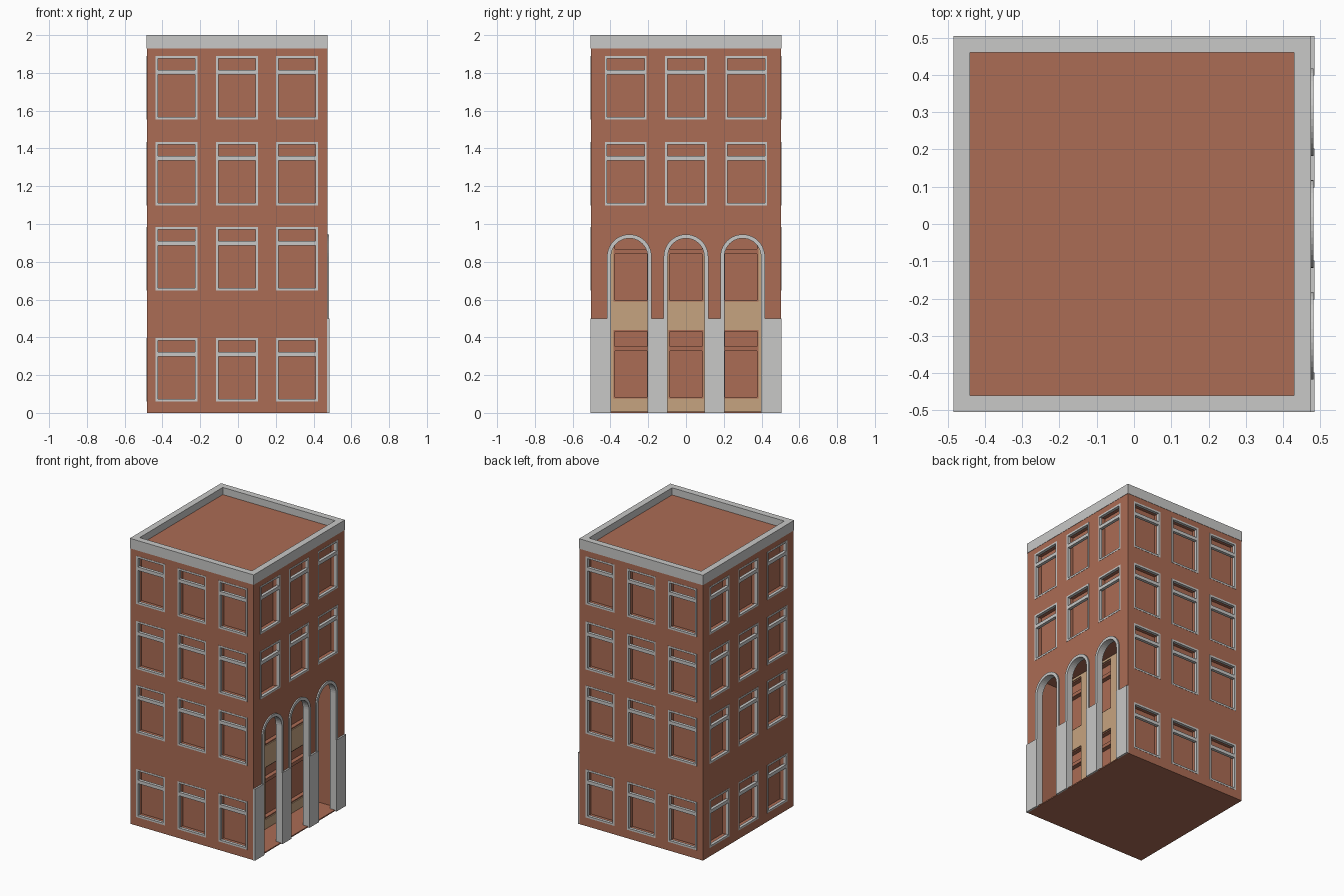
import bpy, bmesh, math

if "Cube" in bpy.data.objects:
    bpy.data.objects.remove(bpy.data.objects["Cube"])


def material(name, rgb):
    m = bpy.data.materials.new(name)
    m.diffuse_color = (*rgb, 1)
    m.use_nodes = True
    m.node_tree.nodes["Principled BSDF"].inputs["Base Color"].default_value = m.diffuse_color
    return m


BRICK = material("brick", (0.407, 0.15, 0.089))
STONE = material("stone", (0.578, 0.578, 0.57))
TAN = material("tan", (0.565, 0.371, 0.216))

X0, X1, Y = -0.483, 0.473, 0.503      # brick wall planes
CX = -0.006


def add_box(bm, a, b):
    lo = [min(p, q) for p, q in zip(a, b)]
    hi = [max(p, q) for p, q in zip(a, b)]
    v = [bm.verts.new((x, y, z)) for x in (lo[0], hi[0]) for y in (lo[1], hi[1]) for z in (lo[2], hi[2])]
    for f in ((0, 1, 3, 2), (4, 6, 7, 5), (0, 4, 5, 1), (2, 3, 7, 6), (0, 2, 6, 4), (1, 5, 7, 3)):
        bm.faces.new([v[i] for i in f])


def finish(bm, name, mat=None):
    bmesh.ops.recalc_face_normals(bm, faces=bm.faces[:])
    me = bpy.data.meshes.new(name)
    bm.to_mesh(me)
    bm.free()
    ob = bpy.data.objects.new(name, me)
    bpy.context.collection.objects.link(ob)
    if mat:
        me.materials.append(mat)
    return ob


def boxes(name, mat, items):
    bm = bmesh.new()
    for a, b in items:
        add_box(bm, a, b)
    return finish(bm, name, mat)


def cut(ob, cutter):
    cutter.hide_render = True
    m = ob.modifiers.new("cut", 'BOOLEAN')
    m.operation, m.solver, m.object = 'DIFFERENCE', 'EXACT', cutter
    bpy.context.view_layer.objects.active = ob
    bpy.ops.object.modifier_apply(modifier=m.name)
    bpy.data.objects.remove(cutter)


# wall coordinates: along the wall u, height z, outward distance d
WALLS = {
    "front": lambda u, z, d: (CX + u, -Y - d, z),
    "back": lambda u, z, d: (CX + u, Y + d, z),
    "left": lambda u, z, d: (X0 - d, u, z),
    "right": lambda u, z, d: (X1 + d, u, z),
}
ROWS = (0.06, 0.648, 1.097, 1.553)
COLS = (-0.319, 0, 0.319)
W, H, RIM = 0.111, 0.337, 0.013

# brick body with the porch hollow, arches and window recesses
body = boxes("brick_body", BRICK, [((X0, -Y, 0), (X1, Y, 1.95))])
PX0, PX1, PY = 0.27, 0.43, 0.435
cut(body, boxes("porch_cutter", None, [((PX0, -PY, 0.008), (PX1, PY, 0.97))]))

recesses = []
for wall, P in WALLS.items():
    frame = []
    for z in ROWS[2:] if wall == "right" else ROWS:
        for u in COLS:
            recesses.append((P(u - W + 0.006, z + 0.006, -0.05), P(u + W - 0.006, z + H - 0.006, 0.05)))
            t, b = 0.0015, -0.02
            for s in (-1, 1):
                frame.append((P(u + s * W, z, b), P(u + s * (W - RIM), z + H, t)))
            for a, c in ((0, RIM), (H - RIM, H), (0.238, 0.262)):
                frame.append((P(u - W + RIM, z + a, b), P(u + W - RIM, z + c, t)))
    boxes(wall + "_window_frames", STONE, frame)
cut(body, boxes("window_cutter", None, recesses))

# porch back wall: tan lining around brick window units
lining = boxes("porch_tan_lining", TAN, [((PX0 - 0.001, -PY, 0.008), (PX0 + 0.007, PY, 0.97))])
units, panes = [], []
for y in (-0.292, 0, 0.292):
    for z in (0.075, 0.59):
        units.append(((0.2, y - 0.093, z), (0.3, y + 0.093, z + 0.365)))
        for a, b in ((0.008, 0.252), (0.277, 0.357)):
            panes.append(((PX0 - 0.03, y - 0.085, z + a), (PX0 + 0.05, y + 0.085, z + b)))
cut(lining, boxes("unit_cutter", None, units))
cut(body, boxes("pane_cutter", None, panes))

# arches
SPRING, STEPS = 0.827, 20
ARCHES = (-0.3, 0, 0.3)


def arch_points(y, r, z0):
    pts = [(y + r, z0)]
    pts += [(y + r * math.cos(math.pi * i / STEPS), SPRING + r * math.sin(math.pi * i / STEPS)) for i in range(STEPS + 1)]
    return pts + [(y - r, z0)]


bm = bmesh.new()
for y in ARCHES:
    pts = arch_points(y, 0.106, 0.008)
    a, b = ([bm.verts.new((x, *p)) for p in pts] for x in (0.40, 0.52))
    bm.faces.new(a)
    bm.faces.new(b)
    for i in range(len(pts)):
        j = (i + 1) % len(pts)
        bm.faces.new((a[i], a[j], b[j], b[i]))
cut(body, finish(bm, "arch_cutter"))

bm = bmesh.new()
for y in ARCHES:
    loops = [[bm.verts.new((x, *p)) for p in arch_points(y, r, 0.002)]
             for r, x in ((0.118, 0.435), (0.118, 0.482), (0.097, 0.482), (0.097, 0.435))]
    for k in range(4):
        p, q = loops[k], loops[(k + 1) % 4]
        for i in range(len(p) - 1):
            bm.faces.new((p[i], p[i + 1], q[i + 1], q[i]))
    for end in (0, -1):
        bm.faces.new([l[end] for l in loops])
finish(bm, "arch_trims", STONE)

# stone pillar bases between the arches
edges = (-0.505, -0.398, -0.202, -0.098, 0.098, 0.202, 0.398, 0.505)
boxes("pillar_bases", STONE, [((0.4715, edges[i], 0), (0.485, edges[i + 1], 0.5)) for i in (0, 2, 4, 6)])

# stone parapet around the roof
O, T = 0.002, 0.045
xa, xb, yb = X0 - O, X1 + O, Y + O
boxes("parapet", STONE, [
    ((xa, -yb, 1.93), (xb, -yb + T, 2)), ((xa, yb - T, 1.93), (xb, yb, 2)),
    ((xa, -yb + T, 1.93), (xa + T, yb - T, 2)), ((xb - T, -yb + T, 1.93), (xb, yb - T, 2))])
